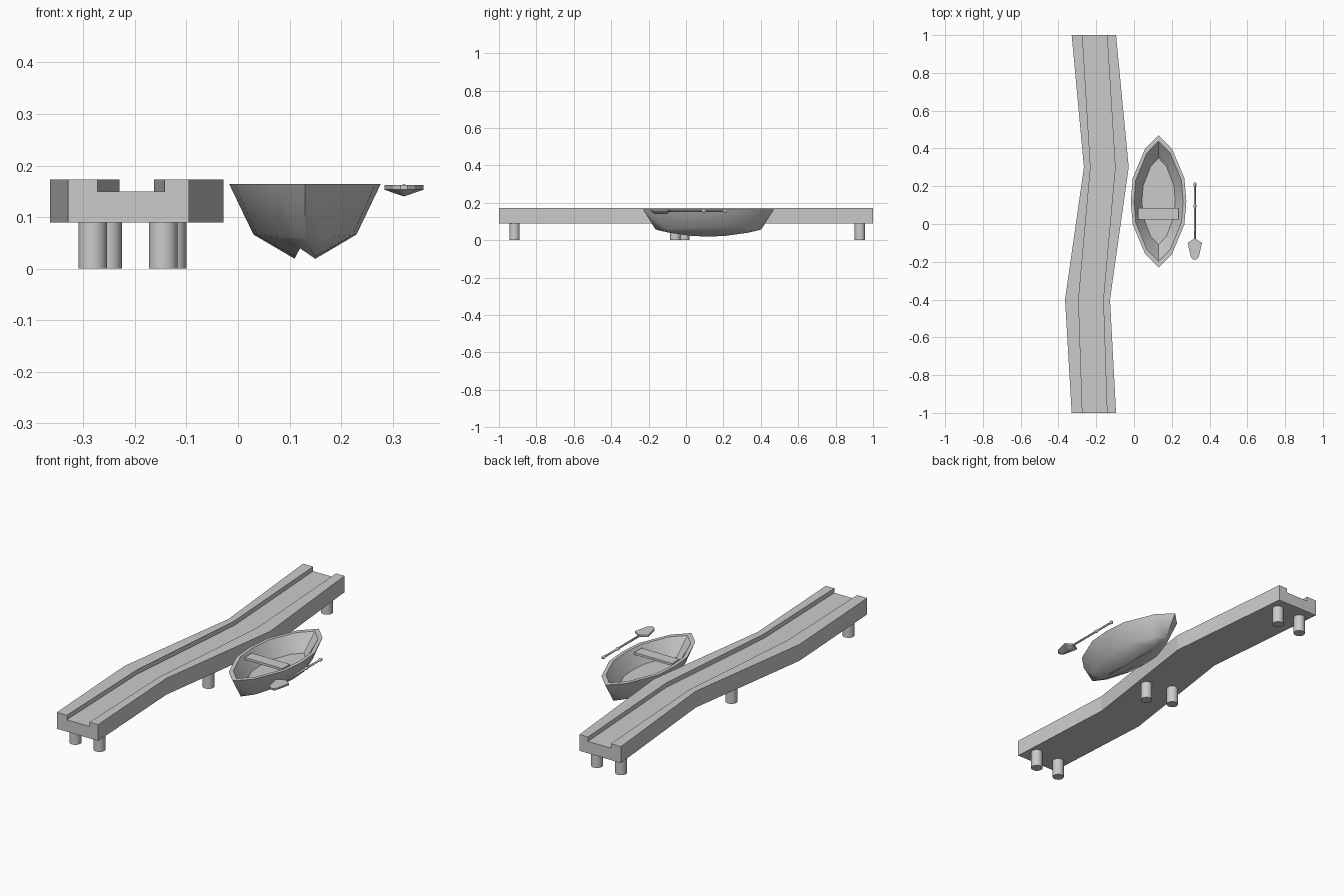
import bpy, bmesh, math

if "Cube" in bpy.data.objects:
    bpy.data.objects.remove(bpy.data.objects["Cube"])


def make_object(name, bm, smooth=None):
    bmesh.ops.recalc_face_normals(bm, faces=bm.faces[:])
    mesh = bpy.data.meshes.new(name)
    bm.to_mesh(mesh)
    bm.free()
    ob = bpy.data.objects.new(name, mesh)
    bpy.context.collection.objects.link(ob)
    if smooth:
        bpy.ops.object.select_all(action='DESELECT')
        ob.select_set(True)
        bpy.context.view_layer.objects.active = ob
        bpy.ops.object.shade_smooth_by_angle(angle=math.radians(smooth))
    return ob


def loft(name, rings, smooth=None):
    """Skin a list of equal-length closed rings and cap both ends."""
    bm = bmesh.new()
    rows = [[bm.verts.new(p) for p in ring] for ring in rings]
    n = len(rows[0])
    for a, b in zip(rows, rows[1:]):
        for i in range(n):
            j = (i + 1) % n
            bm.faces.new((a[i], a[j], b[j], b[i]))
    bm.faces.new(rows[0])
    bm.faces.new(rows[-1])
    return make_object(name, bm, smooth)


def round_ring(x, y, z, r, n, axis):
    pts = []
    for i in range(n):
        a = 2 * math.pi * i / n
        c, s = r * math.cos(a), r * math.sin(a)
        pts.append((x + c, y + s, z) if axis == 'z' else (x + c, y, z + s))
    return pts


# Walkway: a trough section swept along a bent path
# (y, outer left, inner left, inner right, outer right)
stations = [(-1, -.33, -.273, -.143, -.095), (-.4, -.365, -.293, -.163, -.127),
            (.3, -.265, -.23, -.10, -.028), (1, -.33, -.273, -.143, -.095)]
BASE, FLOOR, TOP = .089, .15, .173
loft("walkway", [[(ol, y, BASE), (ol, y, TOP), (il, y, TOP), (il, y, FLOOR),
                  (ir, y, FLOOR), (ir, y, TOP), (orr, y, TOP), (orr, y, BASE)]
                 for y, ol, il, ir, orr in stations])

# Round piles under the walkway
for i, (x, y) in enumerate([(-.282, -.917), (-.145, -.917), (-.253, -.008),
                            (-.128, -.057), (-.282, .93), (-.145, .93)]):
    loft(f"pile_{i + 1}", [round_ring(x, y, z, .028, 16, 'z') for z in (0, .092)], 40)

# Boat: outer hull from keel to rim, then back down to the inner floor
BX, BY = .13, .12
quarter = [(0, 1), (.48, .8), (.93, .35), (1, 0)]
half = quarter + [(u, -v) for u, v in quarter[-2::-1]]
outline = half + [(-u, v) for u, v in half[-2:0:-1]]


def boat_ring(w, l, z, rise=0):
    return [(BX + u * w, BY + v * l, z + rise * v * v) for u, v in outline]


loft("boat_hull", [boat_ring(.02, .26, .019, .032), boat_ring(.1, .283, .066, -.008),
                   boat_ring(.147, .35, .164), boat_ring(.13, .318, .164),
                   boat_ring(.088, .23, .085)], 45)

# Boat seat
loft("boat_seat", [[(BX - .11, y, z), (BX + .105, y, z), (BX + .105, y, z + .012),
                    (BX - .11, y, z + .012)] for y in (.025, .085) for z in (.145,)])

# Paddle shaft with thicker grip and end knob
PX, PZ = .322, .156
loft("paddle_shaft", [round_ring(PX, y, PZ, r, 8, 'y') for y, r in
                      [(-.10, .005), (.085, .005), (.09, .008), (.10, .008), (.105, .005),
                       (.2, .005), (.204, .008), (.215, .008), (.22, .004)]], 40)

# Paddle blade with a ridge along the underside
bm = bmesh.new()
for s in (-1, 1):
    for w, y in [(.007, -.08), (.038, -.10), (.021, -.175), (.007, -.188)]:
        for z in (.153, .162):
            bm.verts.new((PX + s * w, y, z))
for y in (-.105, -.165):
    bm.verts.new((PX, y, .14))
bmesh.ops.convex_hull(bm, input=bm.verts[:])
bmesh.ops.dissolve_limit(bm, angle_limit=.02, verts=bm.verts[:], edges=bm.edges[:])
make_object("paddle_blade", bm)
